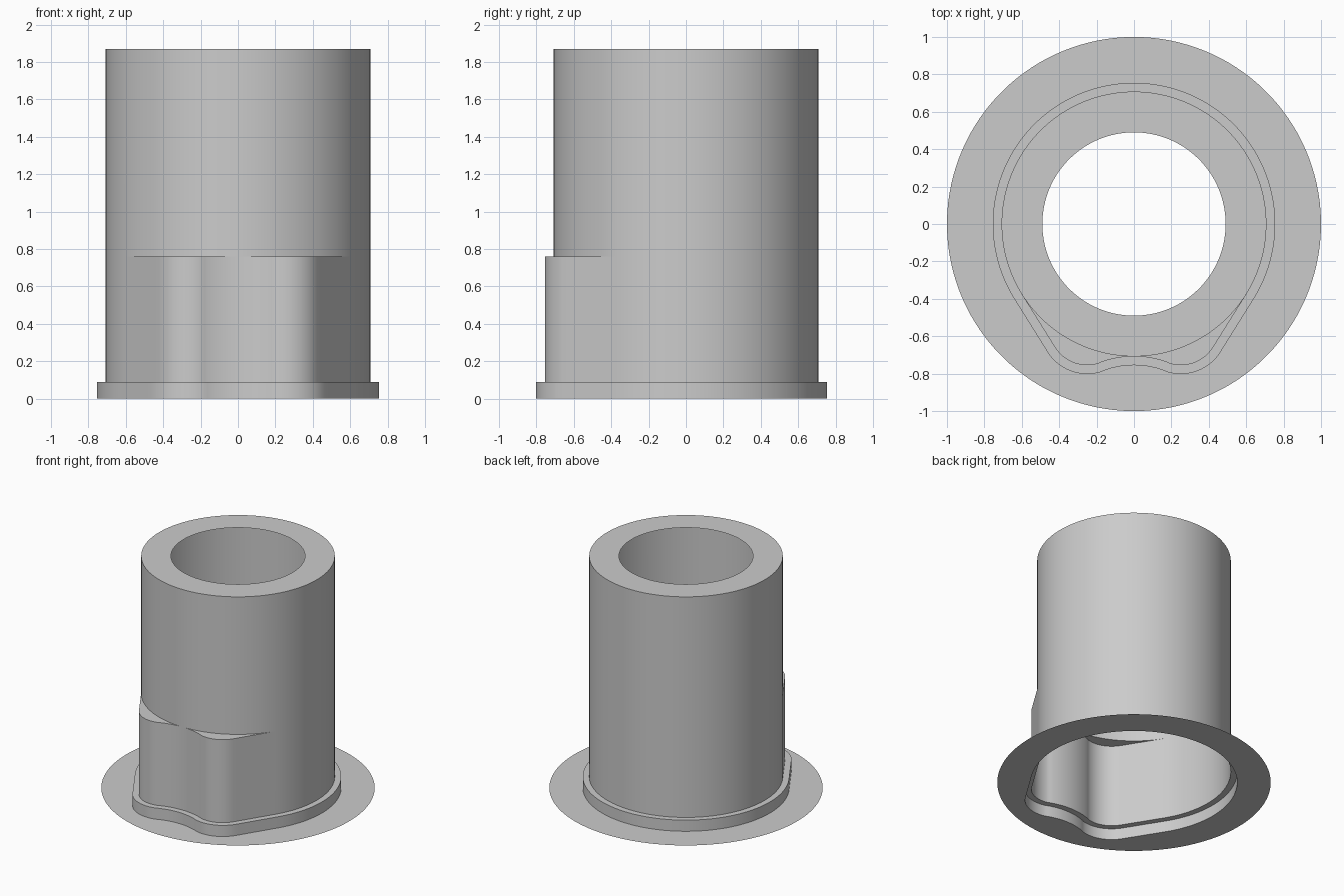
import bpy, bmesh, math
from mathutils import Vector

if "Cube" in bpy.data.objects:
    bpy.data.objects.remove(bpy.data.objects["Cube"])

# Key dimensions
R_TUBE, R_BORE, R_FLANGE = 0.708, 0.49, 1.0
STEP = 0.047                       # how far the foot stands proud of the body
Z_STEP, Z_KEY, Z_TOP = 0.09, 0.76, 1.87
LOBE, LOBE_R = Vector((0.25, -0.551)), 0.204
DIP_R = 0.513
DIP = Vector((0, -R_TUBE - DIP_R))

material = bpy.data.materials.new("plain grey")
material.use_nodes = True
grey = (0.6, 0.6, 0.6, 1)
material.diffuse_color = grey
material.node_tree.nodes["Principled BSDF"].inputs["Base Color"].default_value = grey


def arc(centre, radius, start, end, steps):
    return [centre + radius * Vector((math.cos(a), math.sin(a)))
            for a in (start + (end - start) * i / steps for i in range(steps + 1))]


def keyed_outline(offset):
    """Round at the back, tangent flats to two front lobes with a dip between."""
    to_lobe = LOBE - DIP
    join = math.atan2(to_lobe.y, to_lobe.x)
    flat = math.atan2(LOBE.y, LOBE.x) + math.acos((R_TUBE - LOBE_R) / LOBE.length)
    half = arc(DIP, DIP_R - offset, math.pi / 2, join, 8)
    half += arc(LOBE, LOBE_R + offset, join - math.pi, flat, 18)[1:]
    back = arc(Vector((0, 0)), R_TUBE + offset, flat, math.pi / 2, 44)
    lobe_end = half[-1]
    half += [lobe_end.lerp(back[0], i / 10) for i in range(1, 10)] + back
    return half + [Vector((-p.x, p.y)) for p in reversed(half[1:-1])]


def circle_like(outline, radius):
    return [p.normalized() * radius for p in outline]


body = keyed_outline(0)
foot = keyed_outline(STEP)

# Open shell lofted from the thin flange up to the top ring
sections = [
    (circle_like(foot, R_FLANGE), 0),     # flange rim
    (foot, 0), (foot, Z_STEP),            # stepped foot
    (body, Z_STEP), (body, Z_KEY),        # keyed body
    (circle_like(body, R_TUBE), Z_KEY),   # lobe ledges
    (circle_like(body, R_TUBE), Z_TOP),   # round tube
    (circle_like(body, R_BORE), Z_TOP),   # top ring and opening
]
bm = bmesh.new()
rings = [[bm.verts.new((p.x, p.y, z)) for p in outline] for outline, z in sections]
for low, high in zip(rings, rings[1:]):
    for i in range(len(low)):
        j = (i + 1) % len(low)
        bm.faces.new((low[i], low[j], high[j], high[i]))
bmesh.ops.remove_doubles(bm, verts=bm.verts, dist=0.0005)

mesh = bpy.data.meshes.new("flanged_sleeve")
bm.to_mesh(mesh)
bm.free()
mesh.materials.append(material)
sleeve = bpy.data.objects.new("flanged_sleeve", mesh)
bpy.context.collection.objects.link(sleeve)
bpy.ops.object.select_all(action='DESELECT')
sleeve.select_set(True)
bpy.context.view_layer.objects.active = sleeve
bpy.ops.object.shade_smooth_by_angle(angle=math.radians(30))
